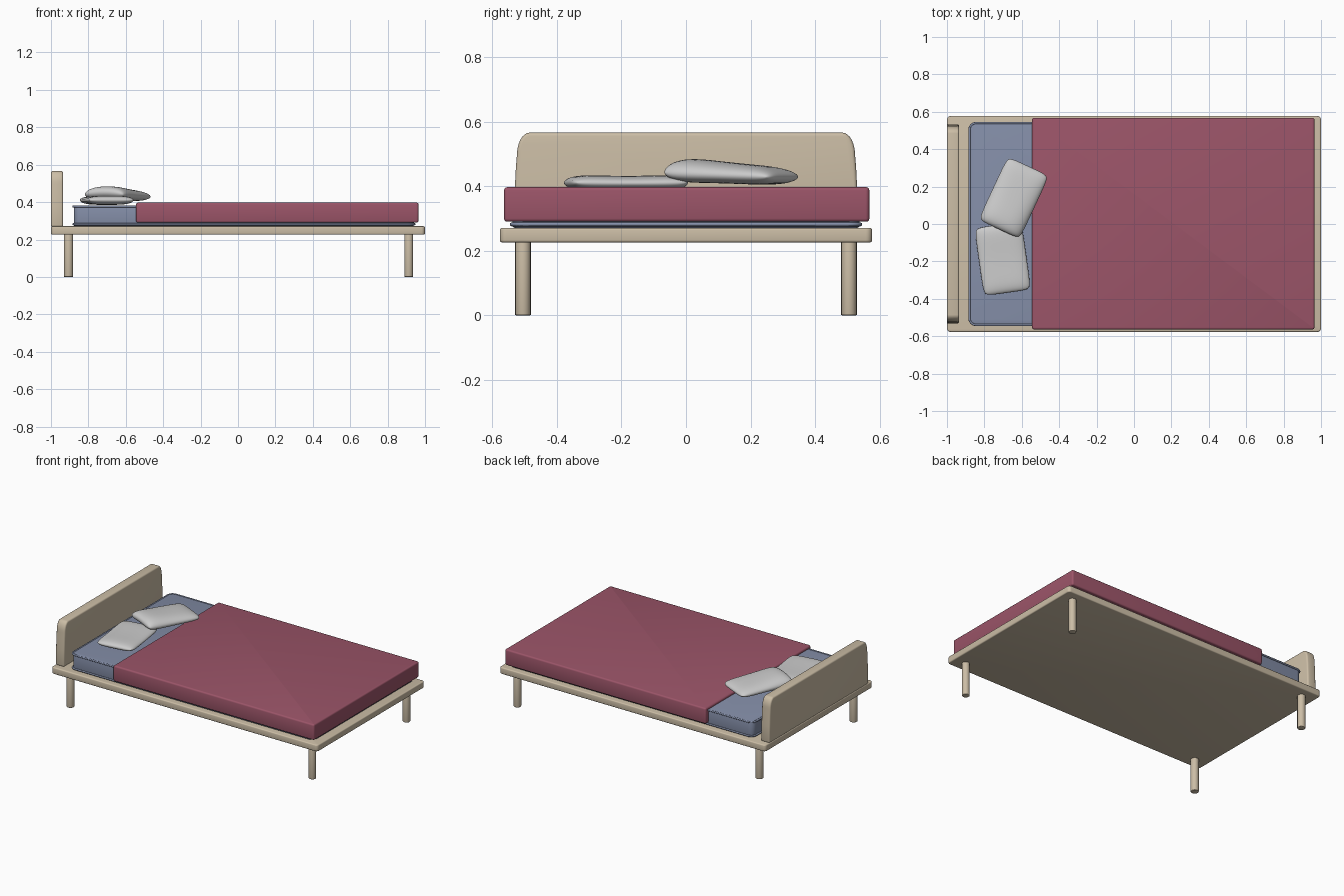
import bpy, bmesh, math
from mathutils import Matrix, Vector

if "Cube" in bpy.data.objects:
    bpy.data.objects.remove(bpy.data.objects["Cube"])


def material(name, rgb):
    m = bpy.data.materials.new(name)
    m.diffuse_color = (*rgb, 1)
    m.use_nodes = True
    m.node_tree.nodes["Principled BSDF"].inputs["Base Color"].default_value = m.diffuse_color
    return m


WOOD = material("pale_wood", (0.60, 0.51, 0.38))
BLUE = material("blue_fabric", (0.23, 0.27, 0.39))
RED = material("red_fabric", (0.33, 0.09, 0.14))


def finish(bm, name, mat=None):
    bmesh.ops.recalc_face_normals(bm, faces=bm.faces)
    me = bpy.data.meshes.new(name)
    bm.to_mesh(me)
    bm.free()
    ob = bpy.data.objects.new(name, me)
    bpy.context.collection.objects.link(ob)
    if mat:
        me.materials.append(mat)
    bpy.ops.object.select_all(action='DESELECT')
    ob.select_set(True)
    bpy.context.view_layer.objects.active = ob
    bpy.ops.object.shade_smooth_by_angle(angle=math.radians(40))
    return ob


def rounded_rect(x0, x1, y0, y1, r, n=6):
    pts = []
    corners = [(x1 - r, y1 - r), (x0 + r, y1 - r), (x0 + r, y0 + r), (x1 - r, y0 + r)]
    for k, (cx, cy) in enumerate(corners):
        for i in range(n + 1):
            a = math.pi / 2 * (k + i / n)
            pts.append((cx + r * math.cos(a), cy + r * math.sin(a)))
    return pts


def prism(name, points, offset, bevel, mat):
    """Extrude a 3D outline by offset and round its sharp edges."""
    bm = bmesh.new()
    face = bm.faces.new([bm.verts.new(p) for p in points])
    ext = bmesh.ops.extrude_face_region(bm, geom=[face], use_keep_orig=True)
    moved = [g for g in ext["geom"] if isinstance(g, bmesh.types.BMVert)]
    bmesh.ops.translate(bm, verts=moved, vec=offset)
    bmesh.ops.recalc_face_normals(bm, faces=bm.faces)
    sharp = [e for e in bm.edges if e.calc_face_angle(0) > math.radians(40)]
    bmesh.ops.bevel(bm, geom=sharp, offset=bevel, segments=3, profile=0.5, affect='EDGES')
    return finish(bm, name, mat)


def slab(name, x, y, z, r, bevel, mat):
    pts = [(px, py, z[0]) for px, py in rounded_rect(*x, *y, r)]
    return prism(name, pts, (0, 0, z[1] - z[0]), bevel, mat)


# Platform
slab("platform", (-1, 1), (-0.577, 0.577), (0.226, 0.271), 0.02, 0.007, WOOD)

# Legs
for end, x, r in (("head", -0.906, 0.025), ("foot", 0.913, 0.0235)):
    for side, y in (("front", -0.505), ("back", 0.505)):
        ring = [(x + r * math.cos(a), y + r * math.sin(a), 0)
                for a in (math.tau * i / 32 for i in range(32))]
        prism(f"{end}_{side}_leg", ring, (0, 0, 0.23), 0.004, WOOD)

# Headboard: slightly tapered profile with rounded upper corners
half = [(0.533, 0.268), (0.531, 0.38), (0.527, 0.46)]
for i in range(9):
    a = math.pi / 2 * i / 8
    half.append((0.485 + 0.039 * math.cos(a), 0.495 + 0.071 * math.sin(a)))
outline = half + [(-y, z) for y, z in reversed(half)]
prism("headboard", [(-1, y, z) for y, z in outline], (0.065, 0, 0), 0.01, WOOD)

# Mattress body and its piping
slab("mattress", (-0.878, 0.942), (-0.538, 0.538), (0.271, 0.381), 0.035, 0.008, BLUE)
for label, z in (("lower", 0.282), ("upper", 0.377)):
    cu = bpy.data.curves.new(f"{label}_piping", 'CURVE')
    cu.dimensions = '3D'
    cu.bevel_depth = 0.006
    cu.bevel_resolution = 2
    pts = rounded_rect(-0.88, 0.944, -0.54, 0.54, 0.036)
    sp = cu.splines.new('POLY')
    sp.points.add(len(pts) - 1)
    for p, (x, y) in zip(sp.points, pts):
        p.co = (x, y, z, 1)
    sp.use_cyclic_u = True
    cu.materials.append(BLUE)
    bpy.context.collection.objects.link(bpy.data.objects.new(f"{label}_piping", cu))

# Blanket
slab("blanket", (-0.545, 0.965), (-0.564, 0.568), (0.29, 0.397), 0.012, 0.01, RED)


def pillow(name, centre, angle, half_w, half_l, height, thick):
    """Puffed sheet; height and thick are functions of (u, v) in -1..1."""
    bm = bmesh.new()
    for sign in (1, -1):
        new = bmesh.ops.create_grid(bm, x_segments=24, y_segments=32, size=1)["verts"]
        for vert in new:
            u, v = (math.sin(c * math.pi / 2) for c in vert.co[:2])
            t = thick(u, v) * math.sqrt(max(0, (1 - abs(u) ** 3.5) * (1 - abs(v) ** 5)))
            # pull in the corners and bow the long sides slightly
            pull = 1 - 0.07 * (u * v) ** 6
            vert.co = Vector((half_w * u * pull, half_l * v * pull,
                              height(u, v) + sign * t))
    bmesh.ops.remove_doubles(bm, verts=bm.verts, dist=0.00005)
    bmesh.ops.transform(bm, verts=bm.verts, matrix=Matrix.Translation((*centre, 0))
                        @ Matrix.Rotation(math.radians(angle), 4, 'Z'))
    return finish(bm, name)


# Pillows: one flat on the mattress, one leaning across it
pillow("lower_pillow", (-0.702, -0.186), 8, 0.127, 0.183,
       lambda u, v: 0.409 + 0.002 * v * v, lambda u, v: 0.023 + 0.005 * v * v)
pillow("upper_pillow", (-0.643, 0.14), -25, 0.122, 0.186,
       lambda u, v: 0.441 - 0.012 * v - 0.012 * u * u * (1 - v) / 2,
       lambda u, v: 0.032 - 0.006 * v + 0.003 * v * v)
